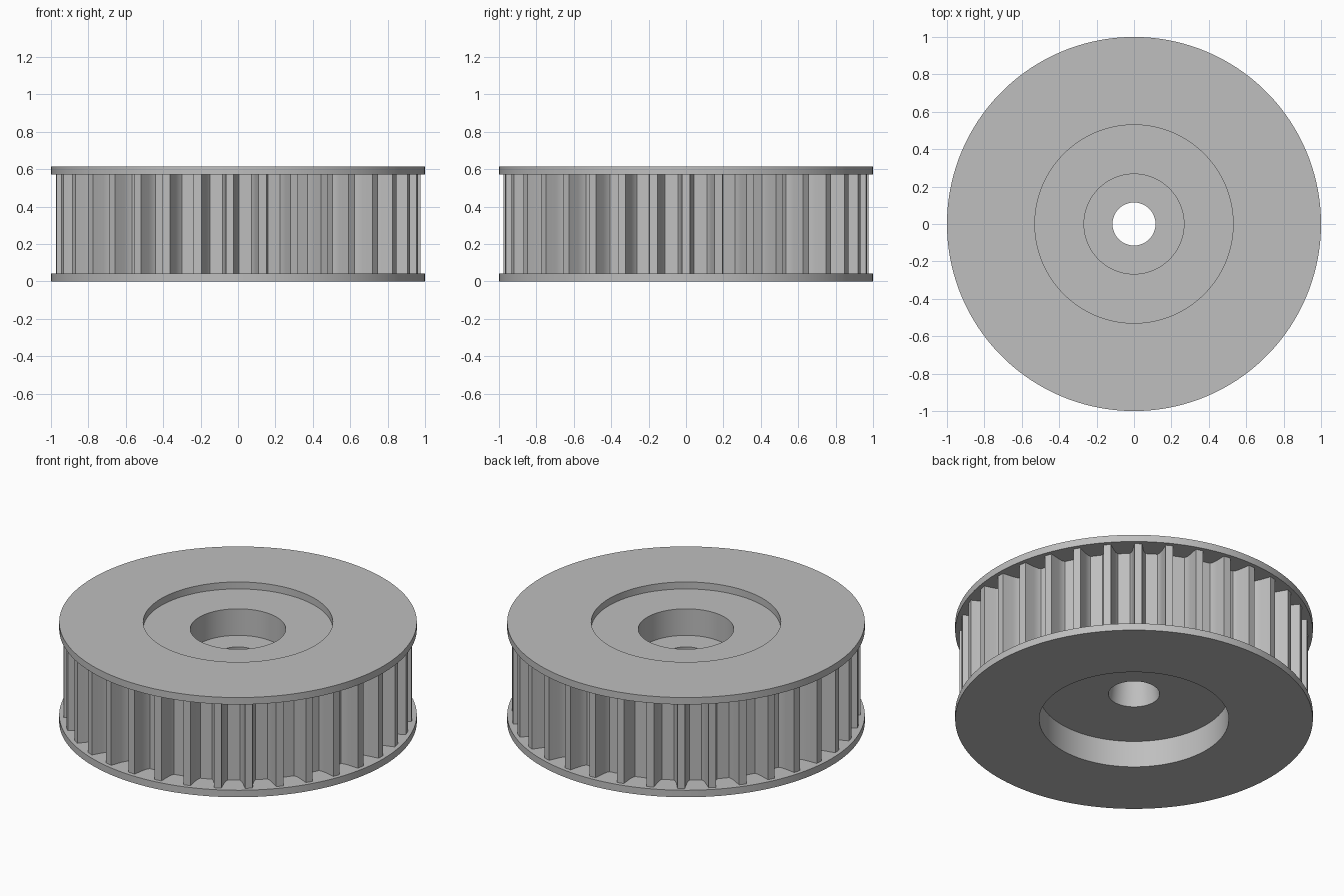
import bpy
import bmesh
from math import cos, sin, tau, radians

if "Cube" in bpy.data.objects:
    bpy.data.objects.remove(bpy.data.objects["Cube"])

TEETH = 35
SEGMENTS = 140
HEIGHT = 0.615
FLANGE = 0.043
RECESS = 0.53
ROOT, TIP = 0.865, 0.975

metal = bpy.data.materials.new("plain_grey")
metal.use_nodes = True
grey = (0.52, 0.52, 0.52, 1)
metal.diffuse_color = grey
metal.node_tree.nodes["Principled BSDF"].inputs["Base Color"].default_value = grey


def finish(name, bm):
    """Turn a bmesh into a shaded object."""
    mesh = bpy.data.meshes.new(name)
    bm.to_mesh(mesh)
    bm.free()
    mesh.materials.append(metal)
    obj = bpy.data.objects.new(name, mesh)
    bpy.context.collection.objects.link(obj)
    bpy.ops.object.select_all(action="DESELECT")
    obj.select_set(True)
    bpy.context.view_layer.objects.active = obj
    bpy.ops.object.shade_smooth_by_angle(angle=radians(25))
    return obj


def loft(bm, rows):
    """Join neighbouring closed rings of points with quads."""
    rings = [[bm.verts.new(p) for p in row] for row in rows]
    for low, high in zip(rings, rings[1:]):
        for i in range(len(low)):
            j = (i + 1) % len(low)
            bm.faces.new((low[i], low[j], high[j], high[i]))


def circle(r, z):
    return [(r * cos(tau * i / SEGMENTS), r * sin(tau * i / SEGMENTS), z)
            for i in range(SEGMENTS)]


# Flanges, recesses, counterbore and shaft hole turned from one profile
top = HEIGHT - FLANGE
inner = ROOT - 0.01
profile = [
    (inner, top), (1, top), (1, HEIGHT), (RECESS, HEIGHT), (RECESS, top),
    (0.267, top), (0.267, 0.408), (0.115, 0.408), (0.143, 0.164),
    (RECESS, 0.164), (RECESS, 0), (1, 0), (1, FLANGE), (inner, FLANGE),
]
bm = bmesh.new()
loft(bm, [circle(r, z) for r, z in profile])
finish("flanged_hub", bm)

# Toothed ring: half a tooth as (half width, radius), mirrored and repeated
half = [(0.044, ROOT), (0.035, 0.882), (0.029, 0.91), (0.021, TIP)]
tooth = [(-w, r) for w, r in half] + [(w, r) for w, r in reversed(half)]
outline = []
for k in range(TEETH):
    a = tau * k / TEETH
    outline += [(r * cos(a) - w * sin(a), r * sin(a) + w * cos(a)) for w, r in tooth]
bm = bmesh.new()
loft(bm, [[(x, y, z) for x, y in outline] for z in (FLANGE, top)])
finish("toothed_ring", bm)
